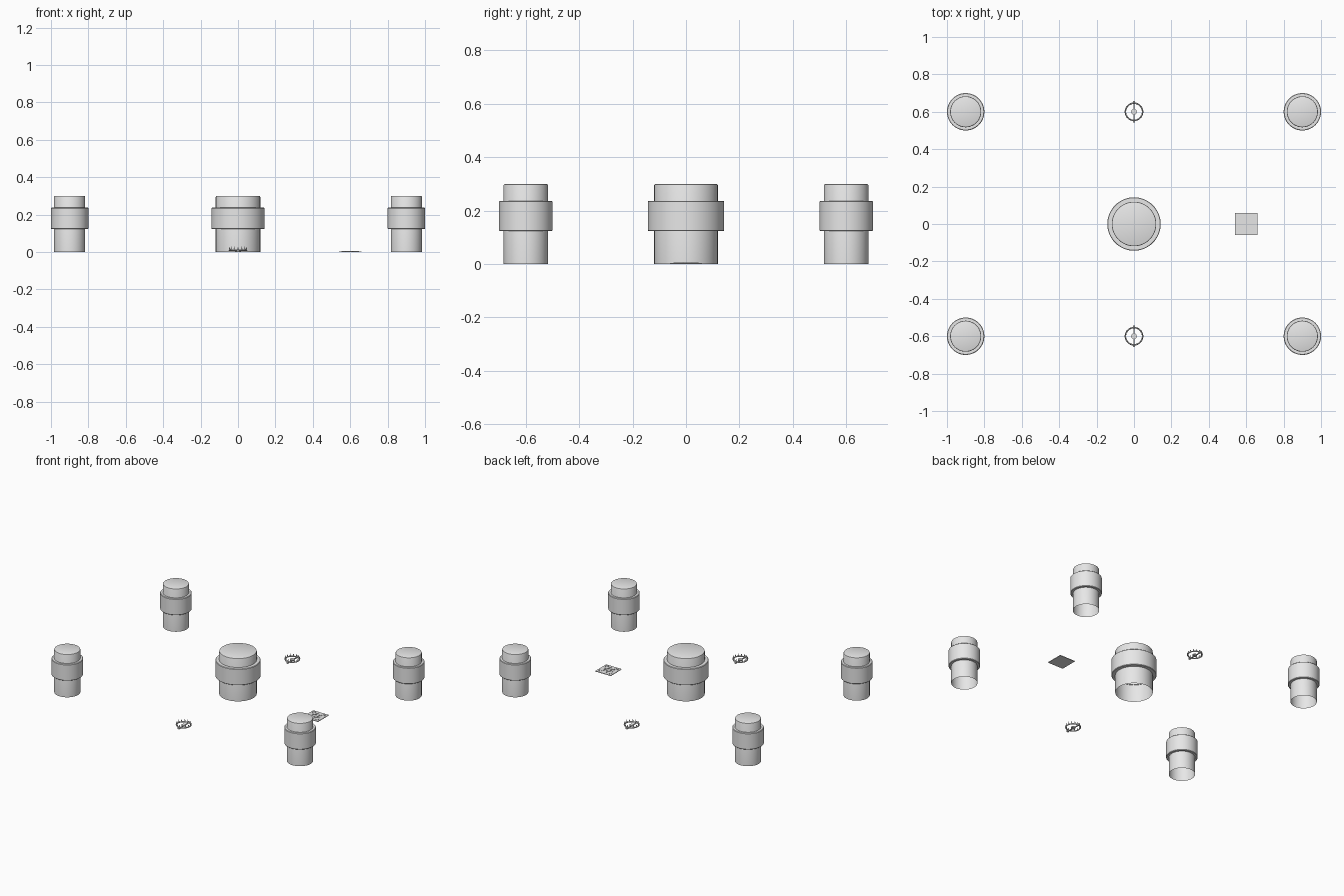
import bpy, bmesh, math
from mathutils import Matrix, Vector

if "Cube" in bpy.data.objects:
    bpy.data.objects.remove(bpy.data.objects["Cube"])

grey = bpy.data.materials.new("stone_grey")
grey.diffuse_color = (0.8, 0.8, 0.8, 1)
grey.use_nodes = True
grey.node_tree.nodes["Principled BSDF"].inputs["Base Color"].default_value = grey.diffuse_color


def finish(name, bm, loc, smooth=True):
    bmesh.ops.remove_doubles(bm, verts=bm.verts, dist=1e-5)
    bmesh.ops.recalc_face_normals(bm, faces=bm.faces)
    me = bpy.data.meshes.new(name)
    bm.to_mesh(me)
    bm.free()
    me.materials.append(grey)
    ob = bpy.data.objects.new(name, me)
    ob.location = loc
    bpy.context.collection.objects.link(ob)
    if smooth:
        bpy.ops.object.select_all(action='DESELECT')
        ob.select_set(True)
        bpy.context.view_layer.objects.active = ob
        bpy.ops.object.shade_smooth_by_angle(angle=math.radians(35))
    return ob


def lathe(name, profile, loc, closed=False, steps=48):
    """Revolve an (r, z) profile about the z axis."""
    bm = bmesh.new()
    vs = [bm.verts.new((r, 0, z)) for r, z in profile]
    pairs = list(zip(vs, vs[1:])) + ([(vs[-1], vs[0])] if closed else [])
    es = [bm.edges.new(p) for p in pairs]
    bmesh.ops.spin(bm, geom=vs + es, axis=(0, 0, 1), cent=(0, 0, 0),
                   angle=math.tau, steps=steps, use_duplicate=False)
    return finish(name, bm, loc)


def box(bm, size, centre, turn=0.0):
    m = Matrix.Rotation(turn, 4, 'Z') @ Matrix.Translation(centre)
    bmesh.ops.create_cube(bm, size=1, matrix=m @ Matrix.Diagonal((*size, 1)))


def pillar(name, r, band_r, x, y):
    # Shaft capped on top and open underneath
    b = 0.005
    lathe(name + "_shaft", [(r, 0), (r, 0.3 - b), (r - 0.3 * b, 0.3 - 0.3 * b),
                            (r - b, 0.3), (0, 0.3)], (x, y, 0))
    # Wide band around the shaft
    c, lo, hi = 0.003, 0.123, 0.237
    lathe(name + "_band", [(r - 0.004, lo), (band_r - c, lo), (band_r, lo + c),
                           (band_r, hi - c), (band_r - c, hi), (r - 0.004, hi)],
          (x, y, 0), closed=True)


def trap(name, y):
    # Round jaws
    ring = [(0.046 + 0.004 * math.cos(a), 0.010 + 0.004 * math.sin(a))
            for a in (i * math.tau / 8 for i in range(8))]
    lathe(name + "_jaws", ring, (0, y, 0), closed=True, steps=32)
    # Upright teeth along the jaws
    bm = bmesh.new()
    n = 14
    for i in range(n):
        a = (i + 0.5) * math.tau / n
        p = Vector((0.046 * math.cos(a), 0.046 * math.sin(a), 0.021))
        bmesh.ops.create_cone(bm, cap_ends=True, segments=6, radius1=0.005,
                              radius2=0, depth=0.02, matrix=Matrix.Translation(p))
    finish(name + "_teeth", bm, (0, y, 0), False)
    # Base bar with end springs
    bm = bmesh.new()
    box(bm, (0.007, 0.116, 0.005), (0, 0, 0.0035))
    for s in (-1, 1):
        box(bm, (0.012, 0.012, 0.012), (0, s * 0.052, 0.007))
    finish(name + "_bar", bm, (0, y, 0), False)
    # Trigger plate
    lathe(name + "_trigger", [(0, 0.004), (0.015, 0.004), (0.015, 0.011), (0, 0.011)],
          (0, y, 0), steps=20)


# Central and corner pillars
pillar("centre_pillar", 0.119, 0.143, 0, 0)
for sx, xn in ((-1, "left"), (1, "right")):
    for sy, yn in ((-1, "front"), (1, "back")):
        pillar(f"{yn}_{xn}_pillar", 0.083, 0.1, sx * 0.9, sy * 0.6)

# Two jaw traps
trap("front_trap", -0.6)
trap("back_trap", 0.6)

# Flat square tile
bm = bmesh.new()
box(bm, (0.12, 0.12, 0.004), (0, 0, 0.002))
finish("floor_tile", bm, (0.6, 0, 0), False)

# Raised lattice and corner hooks on the tile
bm = bmesh.new()
tilt = math.radians(-14)
for s in (-1, 1):
    box(bm, (0.003, 0.085, 0.002), (s * 0.018, 0, 0.005), tilt)
    box(bm, (0.075, 0.003, 0.002), (0, s * 0.016, 0.005), -tilt)
    for t in (-1, 1):
        box(bm, (0.018, 0.003, 0.002), (s * 0.038, t * 0.044, 0.005))
        box(bm, (0.003, 0.014, 0.002), (s * 0.046, t * 0.038, 0.005))
finish("tile_relief", bm, (0.6, 0, 0), False)
